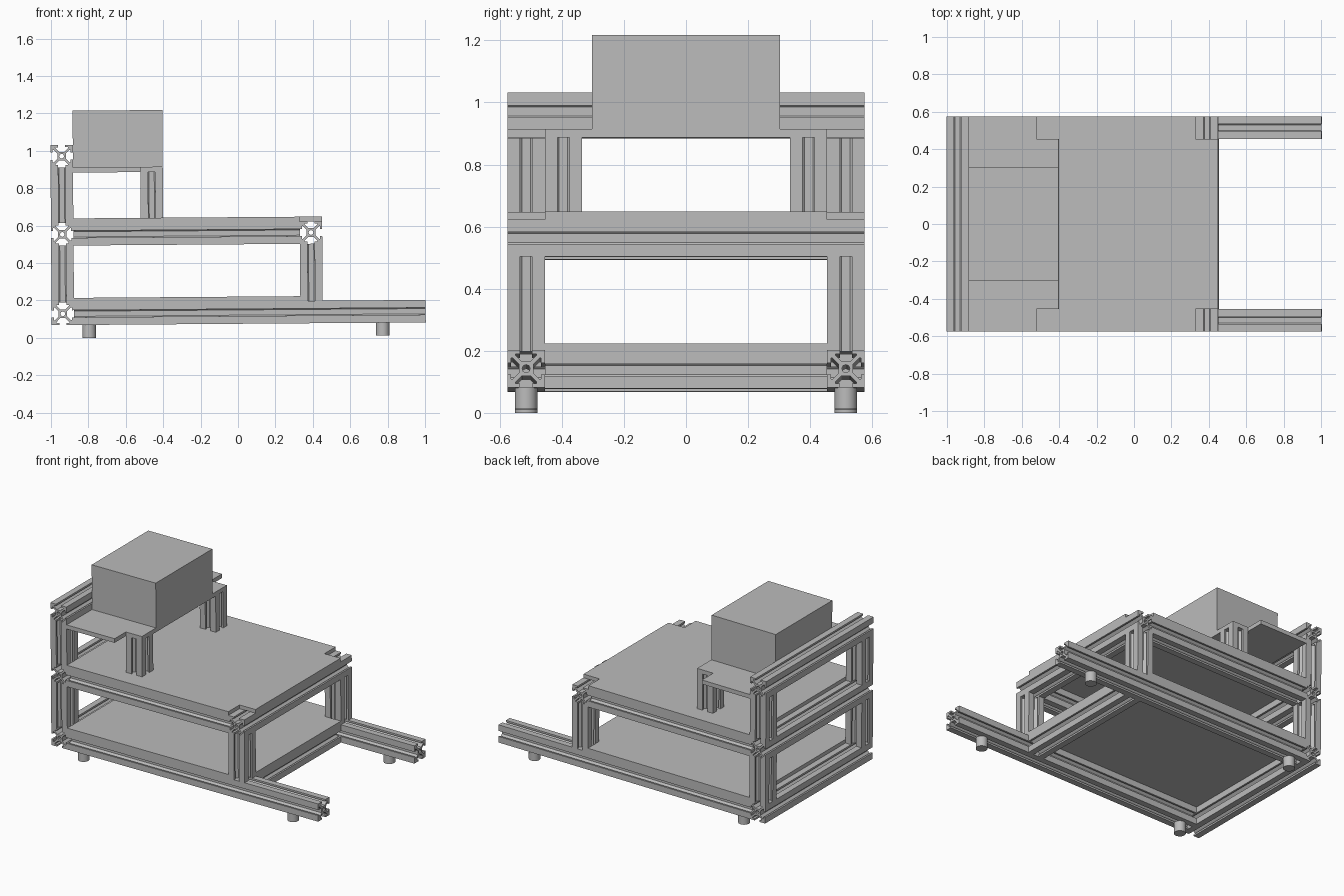
import bpy, bmesh
from math import radians, cos, sin, pi
from mathutils import Matrix, Vector

cube = bpy.data.objects.get("Cube")
if cube:
    bpy.data.objects.remove(cube, do_unlink=True)

grey = bpy.data.materials.new("plain grey")
grey.use_nodes = True
colour = (0.5, 0.5, 0.5, 1)
grey.diffuse_color = colour
grey.node_tree.nodes["Principled BSDF"].inputs["Base Color"].default_value = colour

H = 0.06            # half the width of a beam
W = 0.575           # half the width of the frame
SIDE = W - H        # centre line of the side beams
REAR, FRONT = -0.94, 0.39
LOW, MID, TOP = 0.135, 0.56, 0.978

# The whole frame leans very slightly
TILT = (Matrix.Translation((0, 0, 0.6)) @ Matrix.Rotation(-0.0075, 4, 'Y')
        @ Matrix.Translation((0, 0, -0.6)))


def add(name, mesh, matrix=Matrix()):
    mesh.transform(TILT @ matrix)
    mesh.materials.clear()
    mesh.materials.append(grey)
    ob = bpy.data.objects.new(name, mesh)
    bpy.context.collection.objects.link(ob)
    return ob


def slot_outline():
    """T-slot section: one side, mirrored and turned four times."""
    half = [(0.019, H), (0.019, 0.048), (0.034, 0.048), (0.034, 0.043), (0.014, 0.023)]
    side = [(H, H)] + half + [(-x, y) for x, y in reversed(half)]
    pts = []
    for turn in range(4):
        rot = Matrix.Rotation(turn * pi / 2, 2)
        pts += [rot @ Vector(p) for p in side]
    return pts


def beam(name, axis, start, end, a, b):
    """T-slot beam along an axis; a and b are its other two coordinates."""
    curve = bpy.data.curves.new(name, 'CURVE')
    curve.dimensions = '2D'
    curve.fill_mode = 'BOTH'
    curve.extrude = (end - start) / 2
    bore = [(0.013 * cos(i * pi / 4), 0.013 * sin(i * pi / 4)) for i in range(8)]
    for pts in (slot_outline(), bore):
        spline = curve.splines.new('POLY')
        spline.points.add(len(pts) - 1)
        for point, (x, y) in zip(spline.points, pts):
            point.co = (x, y, 0, 1)
        spline.use_cyclic_u = True
    temp = bpy.data.objects.new("temp", curve)
    bpy.context.collection.objects.link(temp)
    graph = bpy.context.evaluated_depsgraph_get()
    mesh = bpy.data.meshes.new_from_object(temp.evaluated_get(graph))
    bpy.data.objects.remove(temp, do_unlink=True)
    for face in mesh.polygons:
        face.use_smooth = False
    mid = (start + end) / 2
    if axis == 'X':
        place = Matrix.Translation((mid, a, b)) @ Matrix.Rotation(radians(90), 4, 'Y')
    elif axis == 'Y':
        place = Matrix.Translation((a, mid, b)) @ Matrix.Rotation(radians(90), 4, 'X')
    else:
        place = Matrix.Translation((a, b, mid))
    return add(name, mesh, place)


def prism(name, outline, z0, z1):
    bm = bmesh.new()
    face = bm.faces.new([bm.verts.new((x, y, z0)) for x, y in outline])
    ext = bmesh.ops.extrude_face_region(bm, geom=[face])
    top = [v for v in ext["geom"] if isinstance(v, bmesh.types.BMVert)]
    bmesh.ops.translate(bm, verts=top, vec=(0, 0, z1 - z0))
    bmesh.ops.recalc_face_normals(bm, faces=bm.faces)
    mesh = bpy.data.meshes.new(name)
    bm.to_mesh(mesh)
    bm.free()
    return add(name, mesh)


def notched(x0, x1):
    """Board outline with both front corners cut out by one beam width."""
    n = 2 * H
    half = [(x0, W), (x1 - n, W), (x1 - n, W - n), (x1, W - n)]
    return half + [(x, -y) for x, y in reversed(half)]


# Cross beams
beam("rear_bottom_beam", 'Y', -W, W, REAR, LOW)
beam("rear_middle_beam", 'Y', -W, W, REAR, MID)
beam("rear_top_beam", 'Y', -W, W, REAR, TOP)
beam("front_middle_beam", 'Y', -W, W, FRONT, MID)
beam("front_bottom_beam", 'Y', -W + 2 * H, W - 2 * H, FRONT, LOW)

# Side beams, posts and feet
for s, tag in ((-1, "near"), (1, "far")):
    y = s * SIDE
    beam(tag + "_bottom_rail", 'X', REAR + H, 1, y, LOW)
    beam(tag + "_middle_rail", 'X', REAR + H, FRONT - H, y, MID)
    beam(tag + "_rear_lower_post", 'Z', LOW + H, MID - H, REAR, y)
    beam(tag + "_rear_upper_post", 'Z', MID + H, TOP - H, REAR, y)
    beam(tag + "_front_post", 'Z', LOW + H, MID - H, FRONT, y)
    beam(tag + "_shelf_post", 'Z', 0.645, 0.89, -0.46, s * (SIDE - 2 * H))
    for x, end in ((-0.8, "rear"), (0.77, "front")):
        bm = bmesh.new()
        bmesh.ops.create_cone(bm, cap_ends=True, segments=32, radius1=0.036,
                              radius2=0.036, depth=0.07)
        mesh = bpy.data.meshes.new("foot")
        bm.to_mesh(mesh)
        bm.free()
        foot = add(f"{tag}_{end}_foot", mesh, Matrix.Translation((x, y, 0.041)))
        bpy.ops.object.select_all(action='DESELECT')
        foot.select_set(True)
        bpy.context.view_layer.objects.active = foot
        bpy.ops.object.shade_smooth_by_angle(angle=radians(40))

# Boards and the box on the shelf
prism("bottom_board", notched(REAR + H, FRONT + H), 0.195, 0.22)
prism("middle_board", notched(REAR + H, FRONT + H), 0.62, 0.645)
prism("shelf_board", notched(REAR + H, -0.4), 0.89, 0.918)
prism("box", [(-0.88, -0.303), (-0.4, -0.303), (-0.4, 0.303), (-0.88, 0.303)], 0.918, 1.221)
